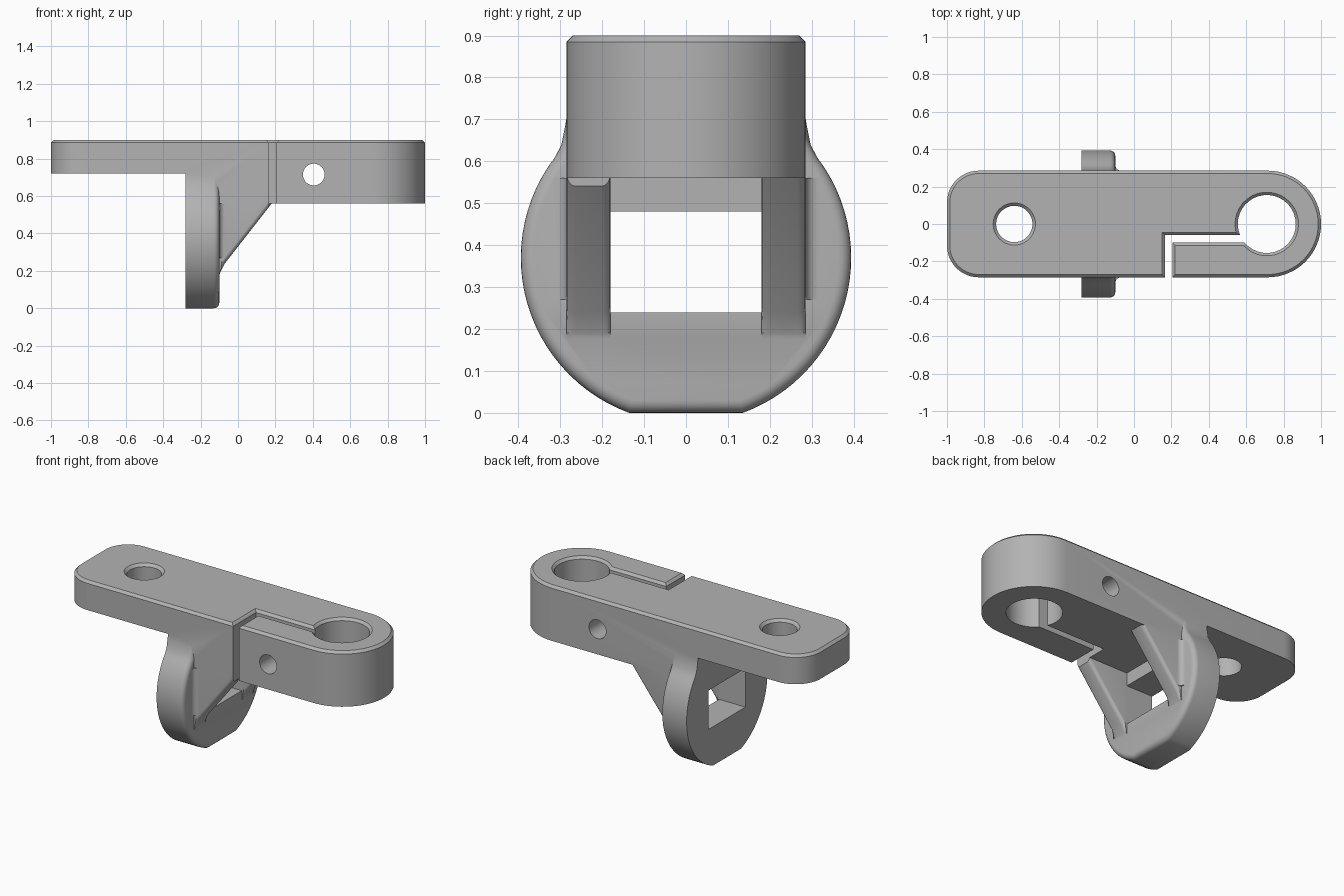
import bpy, bmesh
from math import sin, cos, radians, asin, degrees
from mathutils import Vector

cube = bpy.data.objects.get("Cube")
if cube:
    bpy.data.objects.remove(cube, do_unlink=True)

grey = bpy.data.materials.new("plain_grey")
grey.use_nodes = True
grey.diffuse_color = (0.45, 0.45, 0.45, 1)
grey.node_tree.nodes["Principled BSDF"].inputs["Base Color"].default_value = grey.diffuse_color

AXES = {"x": lambda a, b, h: (h, a, b),
        "y": lambda a, b, h: (a, h, b),
        "z": lambda a, b, h: (a, b, h)}


def arc(cx, cy, r, start, end, steps):
    angles = [radians(start + (end - start) * i / steps) for i in range(steps + 1)]
    return [(cx + r * cos(t), cy + r * sin(t)) for t in angles]


def prism(name, outline, low, high, axis, rule=None, width=0.0, segments=1):
    """Extrude an outline along an axis; bevel the edges picked by the rule."""
    bm = bmesh.new()
    place = AXES[axis]
    rings = [[bm.verts.new(place(a, b, h)) for a, b in outline] for h in (low, high)]
    bm.faces.new(rings[0])
    bm.faces.new(rings[1])
    n = len(outline)
    for i in range(n):
        j = (i + 1) % n
        bm.faces.new((rings[0][i], rings[0][j], rings[1][j], rings[1][i]))
    bmesh.ops.recalc_face_normals(bm, faces=bm.faces)
    if rule:
        edges = [e for e in bm.edges if rule(e.verts[0].co, e.verts[1].co)]
        bmesh.ops.bevel(bm, geom=edges, offset=width, segments=segments,
                        profile=0.5, affect="EDGES", clamp_overlap=False)
    return finish(name, bm)


def finish(name, bm):
    mesh = bpy.data.meshes.new(name)
    bm.to_mesh(mesh)
    bm.free()
    mesh.materials.append(grey)
    obj = bpy.data.objects.new(name, mesh)
    bpy.context.collection.objects.link(obj)
    return obj


def box(name, x0, x1, y0, y1, z0, z1):
    return prism(name, [(x0, y0), (x1, y0), (x1, y1), (x0, y1)], z0, z1, "z")


def cone(name, x, z0, z1, r0, r1):
    bm = bmesh.new()
    bmesh.ops.create_cone(bm, cap_ends=True, segments=48, radius1=r0, radius2=r1, depth=z1 - z0)
    bmesh.ops.translate(bm, verts=bm.verts, vec=Vector((x, 0, (z0 + z1) / 2)))
    return finish(name, bm)


def combine(target, other, operation):
    mod = target.modifiers.new(operation, "BOOLEAN")
    mod.operation = operation
    mod.solver = "EXACT"
    mod.object = other
    bpy.context.view_layer.objects.active = target
    bpy.ops.object.modifier_apply(modifier=mod.name)
    bpy.data.objects.remove(other, do_unlink=True)


# Arm outline, running through the clamp slit and round the clamp bore
HALF, TOP, BASE = 0.285, 0.9, 0.56
bore = 0.155
upper, lower = -0.06, -0.1
a_up = 180 + degrees(asin(-upper / bore))
a_low = degrees(asin(-lower / bore)) - 180
outline = (arc(0.715, 0, HALF, -90, 90, 32)
           + arc(-0.83, HALF - 0.17, 0.17, 90, 180, 12)
           + arc(-0.83, 0.17 - HALF, 0.17, 180, 270, 12)
           + [(0.165, -HALF), (0.165, upper)]
           + arc(0.71, 0, bore, a_up, a_low, 32)
           + [(0.205, lower), (0.205, -HALF)])
bracket = prism("clamp_bracket", outline, BASE, TOP, "z",
                lambda p, q: min(p.z, q.z) > TOP - 0.001, 0.015)

# Thin end, mounting hole with countersink, clamp screw hole
combine(bracket, box("thin_cutter", -1.2, -0.28, -0.5, 0.5, 0.4, 0.72), "DIFFERENCE")
combine(bracket, cone("hole_cutter", -0.64, 0.5, 1.0, 0.097, 0.097), "DIFFERENCE")
combine(bracket, cone("countersink_cutter", -0.64, TOP - 0.016, TOP + 0.01, 0.097, 0.123), "DIFFERENCE")
combine(bracket, prism("screw_cutter", arc(0.405, 0.715, 0.058, 0, 352.5, 47),
                       -0.5, 0.5, "y"), "DIFFERENCE")

# Round hanging plate with a rectangular window
side = arc(0, 0.37, 0.394, degrees(asin(-0.37 / 0.394)), 37.5, 26)
side += [(0.297, 0.64), (0.289, 0.68), (0.282, 0.72), (0.28, 0.8)]
plate = prism("hanging_plate", side + [(-y, z) for y, z in reversed(side)],
              -0.28, -0.1, "x", lambda p, q: min(p.x, q.x) > -0.101, 0.03, 5)
combine(plate, box("window_cutter", -0.4, 0.1, -0.18, 0.18, 0.24, 0.48), "DIFFERENCE")
combine(bracket, plate, "UNION")

# Sloping gussets with rounded lower edges, blended into the plate
for sign, tip in ((-1, 0.165), (1, 0.18)):
    tip_z = 0.24 + (tip + 0.07) * 1.28
    web = [(-0.2, 0.62), (-0.2, 0.15), (-0.11, 0.15), (-0.095, 0.19),
           (-0.07, 0.24), (tip, tip_z), (tip, 0.62)]
    y0, y1 = sorted((sign * 0.18, sign * HALF))
    gusset = prism("gusset", web, y0, y1, "y",
                   lambda p, q: abs(p.y - q.y) < 0.001 and min(p.x, q.x) > -0.098
                   and max(p.z, q.z) < 0.6, 0.02, 4)
    combine(bracket, gusset, "UNION")
    r = 0.03
    curve = arc(-0.1 + r, HALF + r, r, 180, 270, 6)
    corner = [(-0.14, HALF + r), *curve, (-0.1 + r, HALF - 0.02), (-0.14, HALF - 0.02)]
    combine(bracket, prism("fillet", [(x, sign * y) for x, y in corner],
                           0.27, 0.56, "z"), "UNION")

# Smooth the curved surfaces and keep the edges crisp
bpy.ops.object.select_all(action="DESELECT")
bracket.select_set(True)
bpy.context.view_layer.objects.active = bracket
bpy.ops.object.shade_smooth_by_angle(angle=radians(30))
